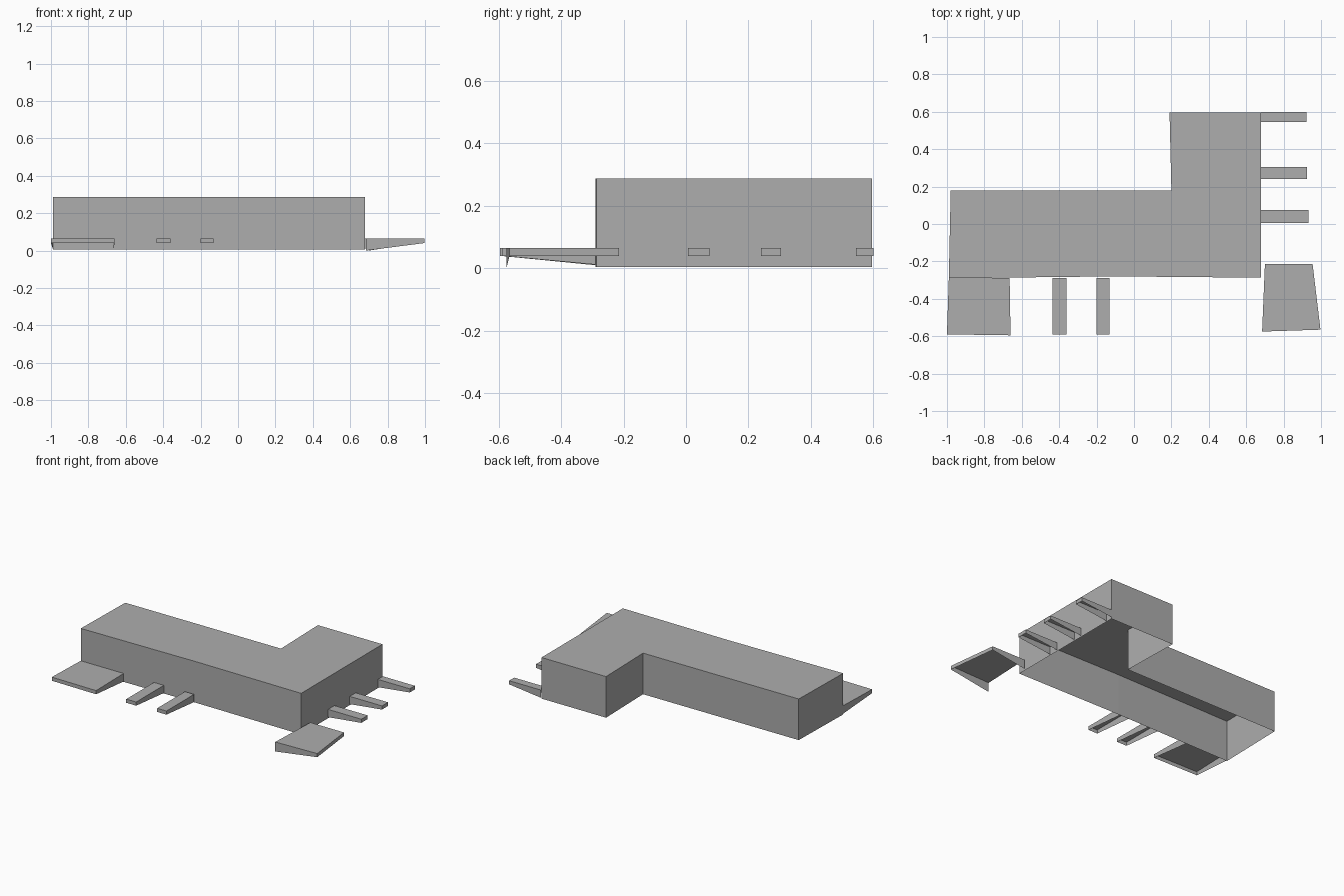
import bpy
import bmesh

cube = bpy.data.objects.get("Cube")
if cube:
    bpy.data.objects.remove(cube, do_unlink=True)

# One plain grey for everything
grey = bpy.data.materials.new("plain grey")
grey.use_nodes = True
colour = (0.42, 0.42, 0.42, 1)
grey.diffuse_color = colour
grey.node_tree.nodes["Principled BSDF"].inputs["Base Color"].default_value = colour


def open_shell(name, outline, top, bottoms, open_edge=None):
    """Flat roof over an outline with thin walls below it and no floor."""
    bm = bmesh.new()
    upper = [bm.verts.new((x, y, top)) for x, y in outline]
    lower = [bm.verts.new((x, y, z)) for (x, y), z in zip(outline, bottoms)]
    roof = bm.faces.new(upper)
    count = len(outline)
    for i in range(count):
        if i == open_edge:
            continue
        j = (i + 1) % count
        bm.faces.new((upper[j], upper[i], lower[i], lower[j]))
    roof.normal_update()
    if roof.normal.z < 0:
        bmesh.ops.reverse_faces(bm, faces=bm.faces[:])
    mesh = bpy.data.meshes.new(name)
    bm.to_mesh(mesh)
    bm.free()
    mesh.materials.append(grey)
    obj = bpy.data.objects.new(name, mesh)
    bpy.context.collection.objects.link(obj)
    return obj


def wedge(name, corners, root):
    """Level platform whose sides taper towards the tip; the root edge is open.
    Corners run root, root, tip, tip."""
    tip = 0.04
    return open_shell(name, corners, 0.065, (root, root, tip, tip), open_edge=0)


# Main L-shaped building
footprint = [(-0.99, -0.29), (-0.11, -0.28), (0.68, -0.287), (0.68, 0.595),
             (0.19, 0.595), (0.2, 0.18), (-0.98, 0.178)]
open_shell("main_block", footprint, 0.287, [0.005] * len(footprint))

# Broad platforms at the two ends
wedge("front_platform",
      [(-0.99, -0.29), (-0.665, -0.29), (-0.66, -0.595), (-1, -0.59)], 0.01)
wedge("corner_platform",
      [(0.685, -0.575), (0.7, -0.215), (0.955, -0.215), (0.997, -0.565)], 0)

# Narrow ramps along the front wall
for number, (left, right) in enumerate([(-0.435, -0.36), (-0.2, -0.13)], 1):
    wedge(f"front_ramp_{number}",
          [(left, -0.29), (right, -0.29), (right, -0.59), (left, -0.59)], 0.012)

# Narrow ramps along the side wall
side_ramps = [(0.006, 0.075, 0.932), (0.24, 0.305, 0.925), (0.545, 0.6, 0.922)]
for number, (near, far, end) in enumerate(side_ramps, 1):
    wedge(f"side_ramp_{number}",
          [(0.68, near), (0.68, far), (end, far), (end, near)], 0.012)
